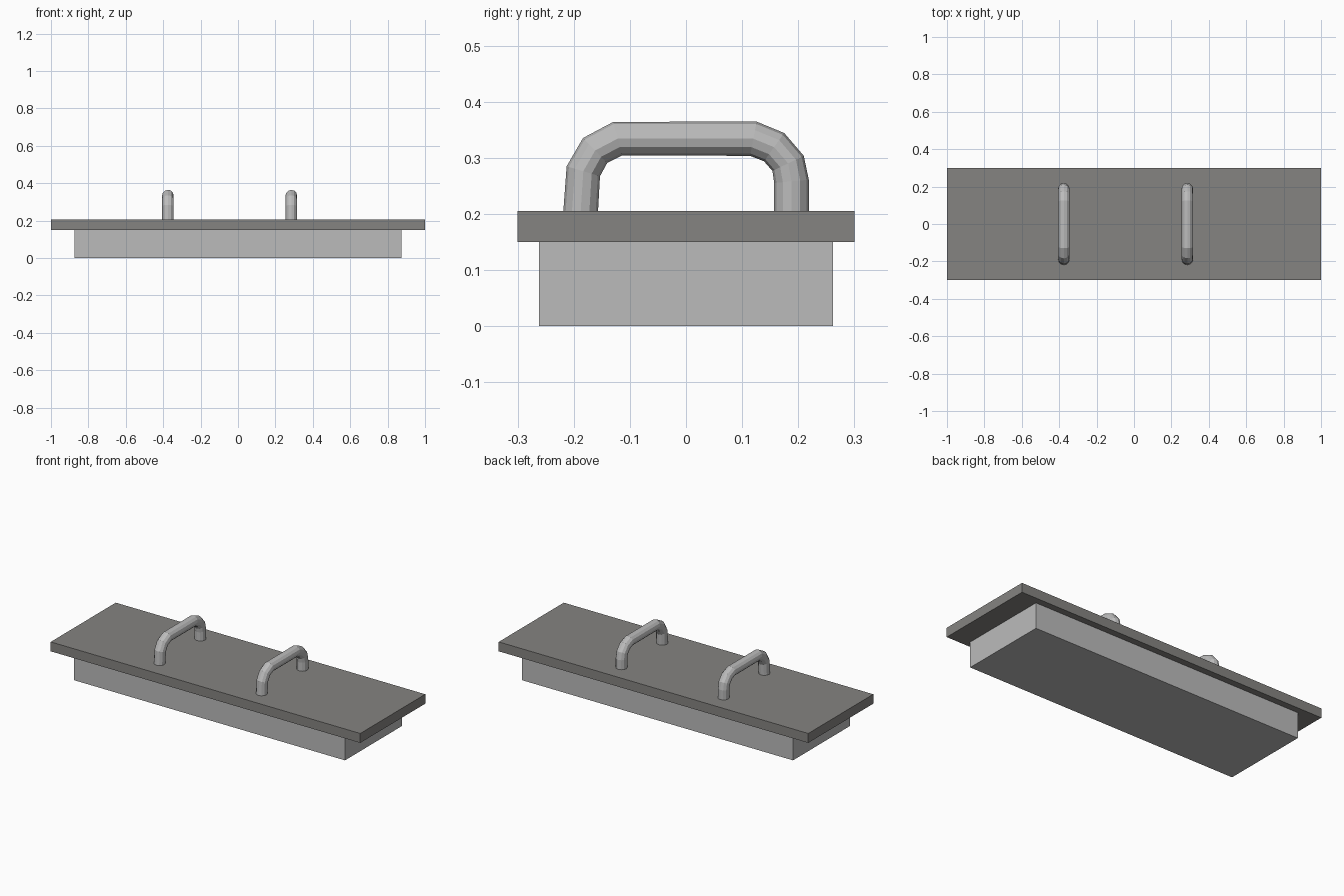
import bpy, bmesh, math
from mathutils import Vector

if "Cube" in bpy.data.objects:
    bpy.data.objects.remove(bpy.data.objects["Cube"])


def material(name, rgb):
    m = bpy.data.materials.new(name)
    m.diffuse_color = (*rgb, 1)
    m.use_nodes = True
    m.node_tree.nodes["Principled BSDF"].inputs["Base Color"].default_value = m.diffuse_color
    return m


light = material("light grey", (0.50, 0.50, 0.50))
dark = material("dark warm grey", (0.235, 0.23, 0.22))


def finish(bm, name, mat):
    bmesh.ops.recalc_face_normals(bm, faces=bm.faces)
    me = bpy.data.meshes.new(name)
    bm.to_mesh(me)
    bm.free()
    me.materials.append(mat)
    ob = bpy.data.objects.new(name, me)
    bpy.context.collection.objects.link(ob)
    return ob


def box(name, hx, hy, z0, z1, mat):
    bm = bmesh.new()
    bmesh.ops.create_cube(bm, size=1)
    for v in bm.verts:
        v.co = (v.co.x * 2 * hx, v.co.y * 2 * hy, z0 if v.co.z < 0 else z1)
    return finish(bm, name, mat)


def tube(name, x, path, r, sides, mat):
    bm = bmesh.new()
    pts = [Vector((x, y, z)) for y, z in path]
    side = Vector((1, 0, 0))
    rings = []
    for i, p in enumerate(pts):
        a = (p - pts[i - 1]).normalized() if i else Vector((0, 0, 1))
        b = (pts[i + 1] - p).normalized() if i < len(pts) - 1 else Vector((0, 0, -1))
        t = (a + b).normalized() if 0 < i < len(pts) - 1 else (b if i == 0 else a)
        if i in (0, len(pts) - 1):
            t = Vector((0, 0, 1 if i == 0 else -1))
        n = t.cross(side)
        rings.append([bm.verts.new(p + r * (math.cos(k) * side + math.sin(k) * n))
                      for k in (2 * math.pi * j / sides for j in range(sides))])
    for r0, r1 in zip(rings, rings[1:]):
        for j in range(sides):
            k = (j + 1) % sides
            bm.faces.new((r0[j], r0[k], r1[k], r1[j]))
    bm.faces.new(rings[0])
    bm.faces.new(rings[-1])
    return finish(bm, name, mat)


# Lower block and overhanging top plate
box("base_block", 0.875, 0.262, 0, 0.15, light)
box("top_plate", 1.0, 0.30, 0.15, 0.205, dark)

# Two bent pull handles, slightly uneven bends front and back
path = [(-0.188, 0.2), (-0.183, 0.276), (-0.162, 0.313), (-0.122, 0.334),
        (0.12, 0.334), (0.157, 0.319), (0.182, 0.29), (0.188, 0.258), (0.188, 0.2)]
for label, x in (("left", -0.375), ("right", 0.285)):
    tube(label + "_handle", x, path, 0.031, 12, light)
